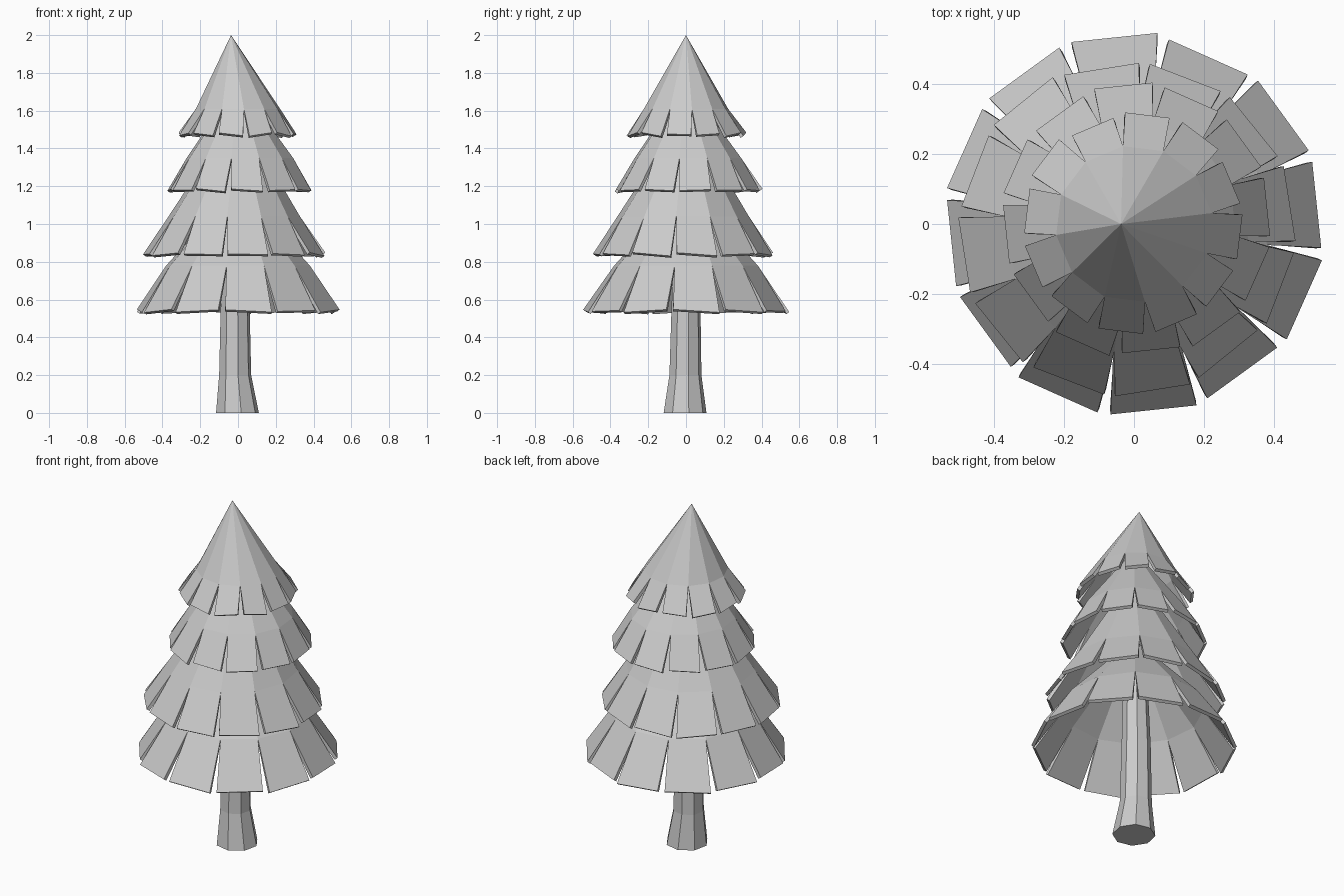
import bpy, bmesh, random
from math import sin, cos, pi, radians
from mathutils import Vector

random.seed(4)
if "Cube" in bpy.data.objects:
    bpy.data.objects.remove(bpy.data.objects["Cube"], do_unlink=True)

# Single plain grey material
grey = bpy.data.materials.new("plain grey")
grey.use_nodes = True
colour = (0.6, 0.6, 0.6, 1)
grey.diffuse_color = colour
grey.node_tree.nodes["Principled BSDF"].inputs["Base Color"].default_value = colour


def finish(bm, name):
    bmesh.ops.recalc_face_normals(bm, faces=bm.faces)
    mesh = bpy.data.meshes.new(name)
    bm.to_mesh(mesh)
    bm.free()
    mesh.materials.append(grey)
    obj = bpy.data.objects.new(name, mesh)
    bpy.context.collection.objects.link(obj)
    return obj


def polar(angle, radius, z, centre=(0, 0)):
    return Vector((centre[0] + radius * cos(angle), centre[1] + radius * sin(angle), z))


def foliage_tier(name, apex, ring, hem, turn, fill, centre):
    """Hollow cone whose lower part is split into flat, separate flaps."""
    count = 12
    step = 2 * pi / count
    bm = bmesh.new()
    tip = bm.verts.new(apex)
    notches = [bm.verts.new(polar(radians(turn) + (i - 0.5) * step, *ring, centre))
               for i in range(count)]
    for i in range(count):
        a, b = notches[i], notches[(i + 1) % count]
        bm.faces.new((tip, a, b))
        # flap, a little narrower than its share of the circle
        angle = radians(turn) + i * step
        middle = polar(angle, hem[0] + random.uniform(-0.008, 0.008), hem[1], centre)
        half = Vector((-sin(angle), cos(angle), 0)) * hem[0] * sin(step / 2) * fill
        half.z = random.uniform(-0.01, 0.01)
        bm.faces.new((a, bm.verts.new(middle - half), bm.verts.new(middle + half), b))
    obj = finish(bm, name)
    shell = obj.modifiers.new("thickness", "SOLIDIFY")
    shell.thickness = 0.018
    shell.offset = -1


# Foliage from the bottom up: tip, (notch radius, z), (hem radius, z)
foliage_tier("bottom_foliage", (0, 0, 1.2), (0.385, 0.78), (0.53, 0.54), 6, 0.9, (0, 0))
foliage_tier("lower_foliage", (0, 0, 1.6), (0.35, 1.04), (0.465, 0.84), 9, 0.9, (-0.02, -0.015))
foliage_tier("upper_foliage", (0, 0, 1.75), (0.285, 1.35), (0.38, 1.18), 6, 0.85, (0.01, 0.01))
foliage_tier("top_foliage", (-0.037, 0, 2), (0.225, 1.61), (0.31, 1.475), -7, 0.8, (0, 0))

# Eight-sided trunk, flared at the foot
sides = 8
bm = bmesh.new()
rings = []
for z, radius, centre in ((0, 0.115, (-0.003, -0.005)), (0.2, 0.086, (-0.015, -0.003)),
                          (0.55, 0.078, (-0.015, 0)), (0.95, 0.065, (-0.01, 0))):
    rings.append([bm.verts.new(polar(radians(10) + i * 2 * pi / sides, radius, z, centre))
                  for i in range(sides)])
for low, high in zip(rings, rings[1:]):
    for i in range(sides):
        j = (i + 1) % sides
        bm.faces.new((low[i], low[j], high[j], high[i]))
bm.faces.new(rings[0][::-1])
bm.faces.new(rings[-1])
finish(bm, "trunk")
